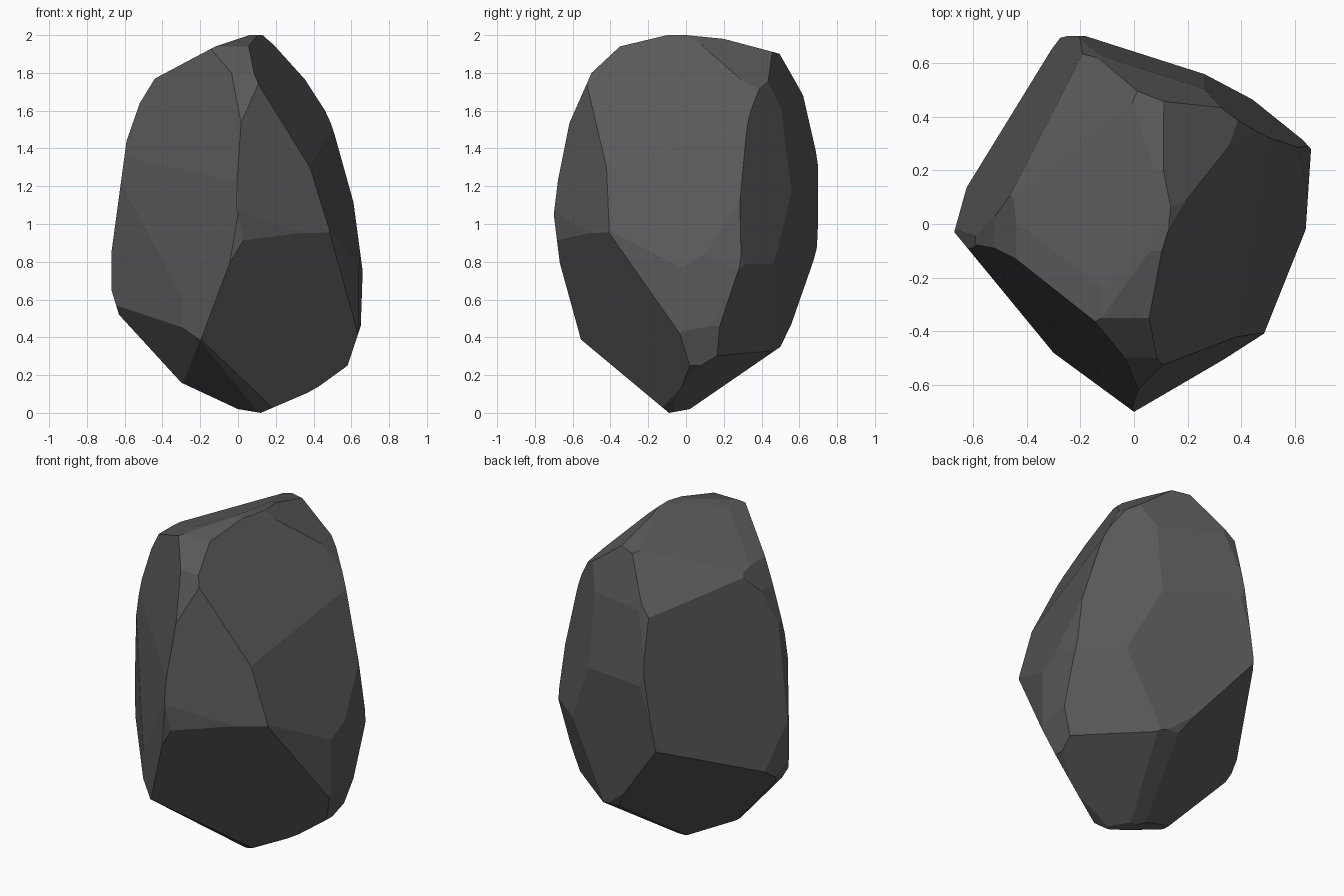
import bpy, bmesh
from mathutils import Vector

cube = bpy.data.objects.get("Cube")
if cube:
    bpy.data.objects.remove(cube, do_unlink=True)

# Dark stone material
stone = bpy.data.materials.new("dark_grey_stone")
stone.use_nodes = True
colour = (0.1, 0.1, 0.1, 1.0)
stone.diffuse_color = colour
shader = next(n for n in stone.node_tree.nodes if n.type == 'BSDF_PRINCIPLED')
shader.inputs["Base Color"].default_value = colour
shader.inputs["Roughness"].default_value = 0.9


def chip(bm, normal, point):
    """Slice off everything beyond a plane and close the flat left behind."""
    bmesh.ops.bisect_plane(bm, geom=bm.verts[:] + bm.edges[:] + bm.faces[:], dist=1e-5,
                           plane_co=point, plane_no=normal, clear_outer=True)
    rim = [e for e in bm.edges if e.is_boundary]
    if rim:
        bmesh.ops.holes_fill(bm, edges=rim, sides=0)
    bmesh.ops.remove_doubles(bm, verts=bm.verts[:], dist=1e-4)


def trim_to_outline(bm, outline, place):
    """Trim the block along a counter-clockwise convex outline."""
    for (a, b), (c, d) in zip(outline, outline[1:] + outline[:1]):
        chip(bm, place(d - b, a - c).normalized(), place(a, b))


# Block outlines: seen along y, along x, and along z
front = [(.12, 0), (.4, .12), (.58, .25), (.65, .46), (.66, .75), (.6, 1.2), (.48, 1.57),
         (.3, 1.85), (.13, 2), (.06, 2), (-.12, 1.94), (-.44, 1.77), (-.52, 1.64),
         (-.59, 1.44), (-.67, .85), (-.67, .65), (-.63, .52), (-.3, .16), (0, .02)]
side = [(-.09, 0), (.02, .02), (.5, .35), (.62, .6), (.7, .9), (.7, 1.33), (.62, 1.68),
        (.5, 1.9), (.2, 1.98), (0, 2), (-.1, 2), (-.35, 1.94), (-.5, 1.8), (-.65, 1.46),
        (-.7, 1.05), (-.65, .65), (-.57, .4)]
top = [(0, -.7), (.48, -.42), (.64, -.02), (.66, .28), (.5, .45), (.3, .55),
       (-.15, .7), (-.27, .7), (-.5, .4), (-.62, .15), (-.67, -.03), (-.3, -.48)]

# Broad broken facets: plane normal and its offset from the origin
facets = [
    ((-.69, -.72, .1), .615),    # front, towards -x
    ((-.67, -.72, .19), .725),   # upper front, towards -x
    ((.5, -.77, -.4), .175),     # front underside, towards +x
    ((.53, -.83, .13), .72),     # front ridge
    ((.93, -.23, .28), .815),    # +x flank
    ((.85, -.27, .46), 1.035),   # +x shoulder
    ((.6, .2, .77), 1.63),       # +x crown edge
    ((.62, .77, .1), .71),       # back, towards +x
    ((.6, .75, -.27), .40),      # lower back, towards +x
    ((.32, .95, .12), .755),     # back
    ((.29, .95, -.1), .49),      # lower back
    ((.32, .9, .3), 1.02),       # upper back
    ((.31, .45, -.84), .005),    # back underside, towards +x
    ((-.52, .59, -.62), .025),   # back underside, towards -x
    ((-.88, .48, .14), .70),     # -x flank
    ((-.6, .45, .66), 1.47),     # -x shoulder
    ((-.4, .1, .9), 1.77),       # sloping crown
    ((-.71, -.43, -.56), .165),  # lower -x corner
    ((-.3, -.48, -.82), .01),    # foot
]

bm = bmesh.new()
bmesh.ops.create_cube(bm, size=4)
bmesh.ops.translate(bm, verts=bm.verts[:], vec=(0, 0, 1))
trim_to_outline(bm, front, lambda a, b: Vector((a, 0, b)))
trim_to_outline(bm, side, lambda a, b: Vector((0, a, b)))
trim_to_outline(bm, top, lambda a, b: Vector((a, b, 0)))
for direction, offset in facets:
    n = Vector(direction)
    chip(bm, n.normalized(), n * offset / n.length_squared)

# Wrap into one clean closed skin with flat facets
points = [v.co.copy() for v in bm.verts]
bm.clear()
for p in points:
    bm.verts.new(p)
bmesh.ops.convex_hull(bm, input=bm.verts[:])
bmesh.ops.delete(bm, geom=[v for v in bm.verts if not v.link_faces], context='VERTS')
bmesh.ops.dissolve_limit(bm, angle_limit=0.02, verts=bm.verts[:], edges=bm.edges[:])
bmesh.ops.recalc_face_normals(bm, faces=bm.faces[:])

mesh = bpy.data.meshes.new("boulder")
bm.to_mesh(mesh)
bm.free()
mesh.materials.append(stone)
boulder = bpy.data.objects.new("boulder", mesh)
bpy.context.collection.objects.link(boulder)
